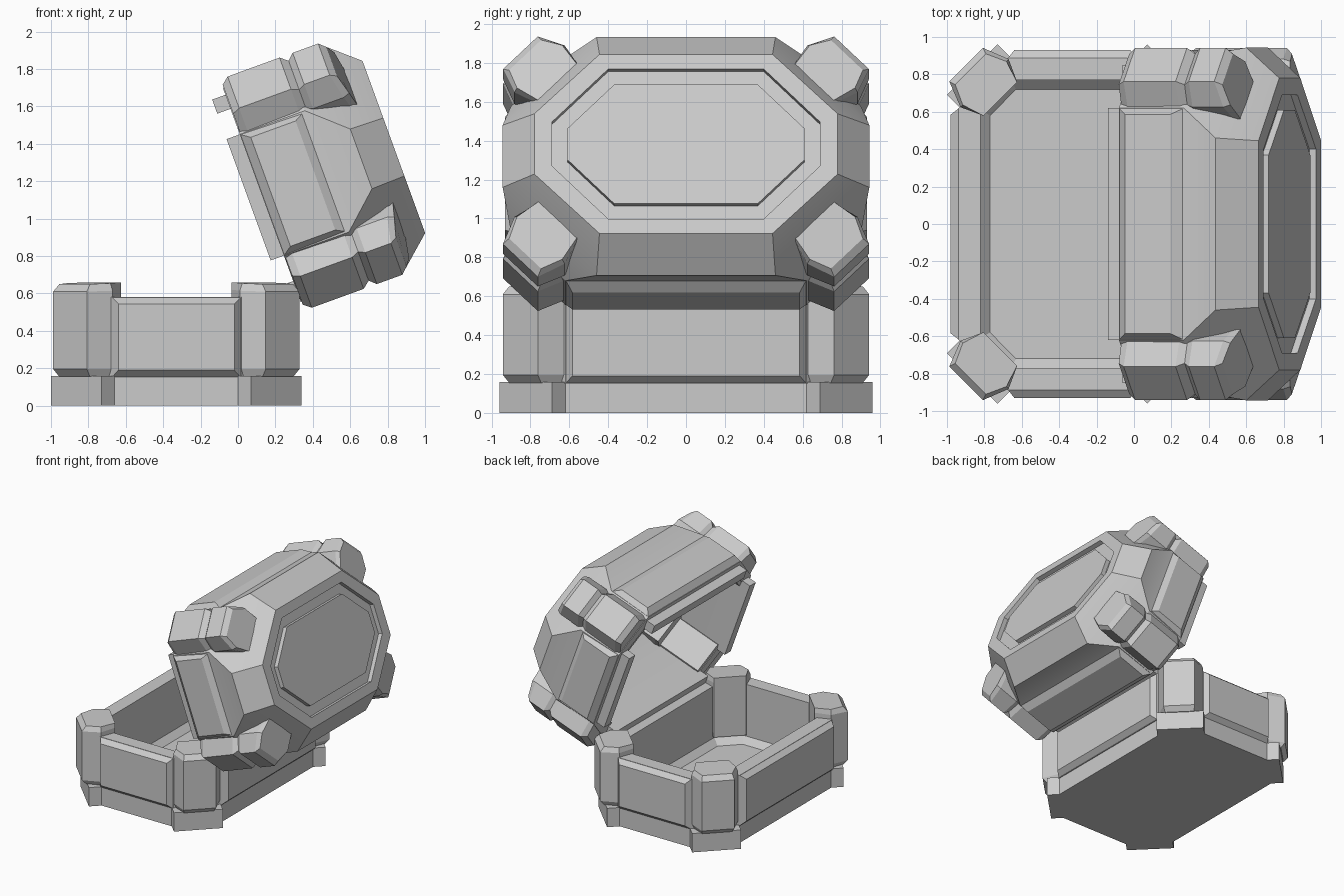
import bpy, bmesh
from math import radians
from mathutils import Matrix, Vector

if "Cube" in bpy.data.objects:
    bpy.data.objects.remove(bpy.data.objects["Cube"])

BASE = Matrix.Translation((-0.33, 0, 0))
LID = Matrix.Rotation(radians(70), 4, 'Y') @ Matrix.Translation((-1.015, 0, 0))


def loft(name, rings, frame, smooth=False):
    """Skin a stack of equal-length rings and cap both ends."""
    bm = bmesh.new()
    vs = [[bm.verts.new(p) for p in r] for r in rings]
    n = len(vs[0])
    for a, b in zip(vs, vs[1:]):
        for i in range(n):
            j = (i + 1) % n
            bm.faces.new((a[i], a[j], b[j], b[i]))
    bm.faces.new(vs[0][::-1])
    bm.faces.new(vs[-1])
    bmesh.ops.recalc_face_normals(bm, faces=bm.faces)
    me = bpy.data.meshes.new(name)
    bm.to_mesh(me)
    bm.free()
    me.transform(frame)
    ob = bpy.data.objects.new(name, me)
    bpy.context.collection.objects.link(ob)
    if smooth:
        bpy.context.view_layer.objects.active = ob
        ob.select_set(True)
        bpy.ops.object.shade_smooth_by_angle(angle=radians(25))
        ob.select_set(False)
    return ob


def octagon(hx, hy, sx, sy, z):
    """Half sizes hx, hy; half lengths sx, sy of the straight sides."""
    return [(hx, -sy, z), (hx, sy, z), (sx, hy, z), (-sx, hy, z),
            (-hx, sy, z), (-hx, -sy, z), (-sx, -hy, z), (sx, -hy, z)]


def panels(name, frame, z0, z1, lo, hi):
    """Four bevelled wall panels."""
    for along_x, core, out, hw in ((True, 0.885, 0.93, 0.345), (False, 0.605, 0.65, 0.62)):
        for s in (-1, 1):
            rings = []
            for d, w, a, b in ((core - 0.03, hw, z0, z1), (core, hw, z0, z1),
                               (out, hw - 0.035, z0 + lo, z1 - hi)):
                r = [(-w, a), (w, a), (w, b), (-w, b)]
                rings.append([(p, s * d, z) if along_x else (s * d, p, z) for p, z in r])
            loft(name, rings, frame)


def posts(name, frame, z0, z1, bev, inner=-0.26, rise=0.01):
    """Four diagonal corner posts with bevelled ends."""
    def ring(inset, z, lift):
        u0, v0, v1 = -inset, 0.127 - inset * 0.3, 0.182 - inset * 0.5
        uv = [(u0, -v0, 0), (u0, v0, 0), (-0.14, v1, lift * 0.5),
              (inner, 0.127, lift), (inner, -0.127, lift), (-0.14, -v1, lift * 0.5)]
        return [(u, v, z + dz) for u, v, dz in uv]
    prof = [ring(0.035, z0, 0), ring(0, z0 + bev, 0),
            ring(0, z1 - bev, rise), ring(0.035, z1, rise)]
    k = 0.5 ** 0.5
    for sx in (-1, 1):
        for sy in (-1, 1):
            rings = [[(sx * (0.568 + k * (u + v)), sy * (0.852 + k * (u - v)), z)
                      for u, v, z in r] for r in prof]
            loft(name, rings, frame)


# Base plate with notched corners, hollowed by a chamfered floor
q = [(0.60, 0.62), (0.67, 0.69), (0.40, 0.96), (0.33, 0.89)]
outline = (q + [(-x, y) for x, y in q[::-1]] +
           [(-x, -y) for x, y in q] + [(x, -y) for x, y in q[::-1]])
plate = loft("base_plate", [[(x, y, z) for x, y in outline] for z in (0, 0.16)], BASE)
cut = loft("floor_cutter", [octagon(0.44, 0.72, 0.30, 0.58, 0.09),
                            octagon(0.49, 0.77, 0.33, 0.61, 0.14),
                            octagon(0.49, 0.77, 0.33, 0.61, 0.5)], BASE)
mod = plate.modifiers.new("hollow", 'BOOLEAN')
mod.operation = 'DIFFERENCE'
mod.solver = 'EXACT'
mod.object = cut
bpy.context.view_layer.objects.active = plate
bpy.ops.object.modifier_apply(modifier=mod.name)
bpy.data.objects.remove(cut)


# Base wall: closed ring section
def wall_ring(name, frame, rings):
    ob = loft(name, rings + rings[:1], frame)
    bm = bmesh.new()
    bm.from_mesh(ob.data)
    # drop the two end caps and weld the section shut
    bmesh.ops.delete(bm, geom=[f for f in bm.faces if len(f.verts) == 8], context='FACES_ONLY')
    bmesh.ops.remove_doubles(bm, verts=bm.verts, dist=1e-4)
    bmesh.ops.recalc_face_normals(bm, faces=bm.faces)
    bm.to_mesh(ob.data)
    bm.free()


outer, inner = (0.608, 0.888, 0.345, 0.62), (0.49, 0.77, 0.33, 0.61)
wall_ring("base_wall", BASE, [octagon(*outer, 0.15), octagon(*outer, 0.58),
                              octagon(*inner, 0.58), octagon(*inner, 0.15)])
panels("base_panel", BASE, 0.15, 0.58, 0.04, 0.035)
posts("base_corner_post", BASE, 0.155, 0.65, 0.04)

# Lid shell: hollow inside, faceted dome, grooved octagonal top
loft("lid_shell", [
    octagon(0.42, 0.70, 0.20, 0.46, 1.16),
    octagon(0.49, 0.77, 0.33, 0.61, 0.93),
    octagon(*inner, 0.505),
    octagon(*outer, 0.505),
    octagon(0.61, 0.90, 0.345, 0.62, 0.875),
    octagon(0.652, 0.943, 0.17, 0.46, 1.07),
    octagon(0.49, 0.78, 0.165, 0.445, 1.256),
    octagon(0.41, 0.69, 0.12, 0.40, 1.256),
    octagon(0.41, 0.69, 0.12, 0.40, 1.218),
    octagon(0.325, 0.61, 0.085, 0.37, 1.218),
    octagon(0.325, 0.61, 0.085, 0.37, 1.254)], LID, smooth=True)
panels("lid_panel", LID, 0.505, 0.875, 0.05, 0.065)
posts("lid_corner_lower", LID, 0.51, 0.885, 0.04, rise=0)
posts("lid_corner_upper", LID, 0.885, 1.10, 0.035, inner=-0.34, rise=0.06)

# Lips under the lid rim
for s in (-1, 1):
    for name, x0, x1, y0, y1 in (("lid_end_lip", s * 0.49, s * 0.57, -0.62, 0.62),
                                 ("lid_side_lip", -0.345, 0.345, s * 0.77, s * 0.85)):
        loft(name, [[(x0, y0, z), (x1, y0, z), (x1, y1, z), (x0, y1, z)]
                    for z in (0.43, 0.51)], LID)
